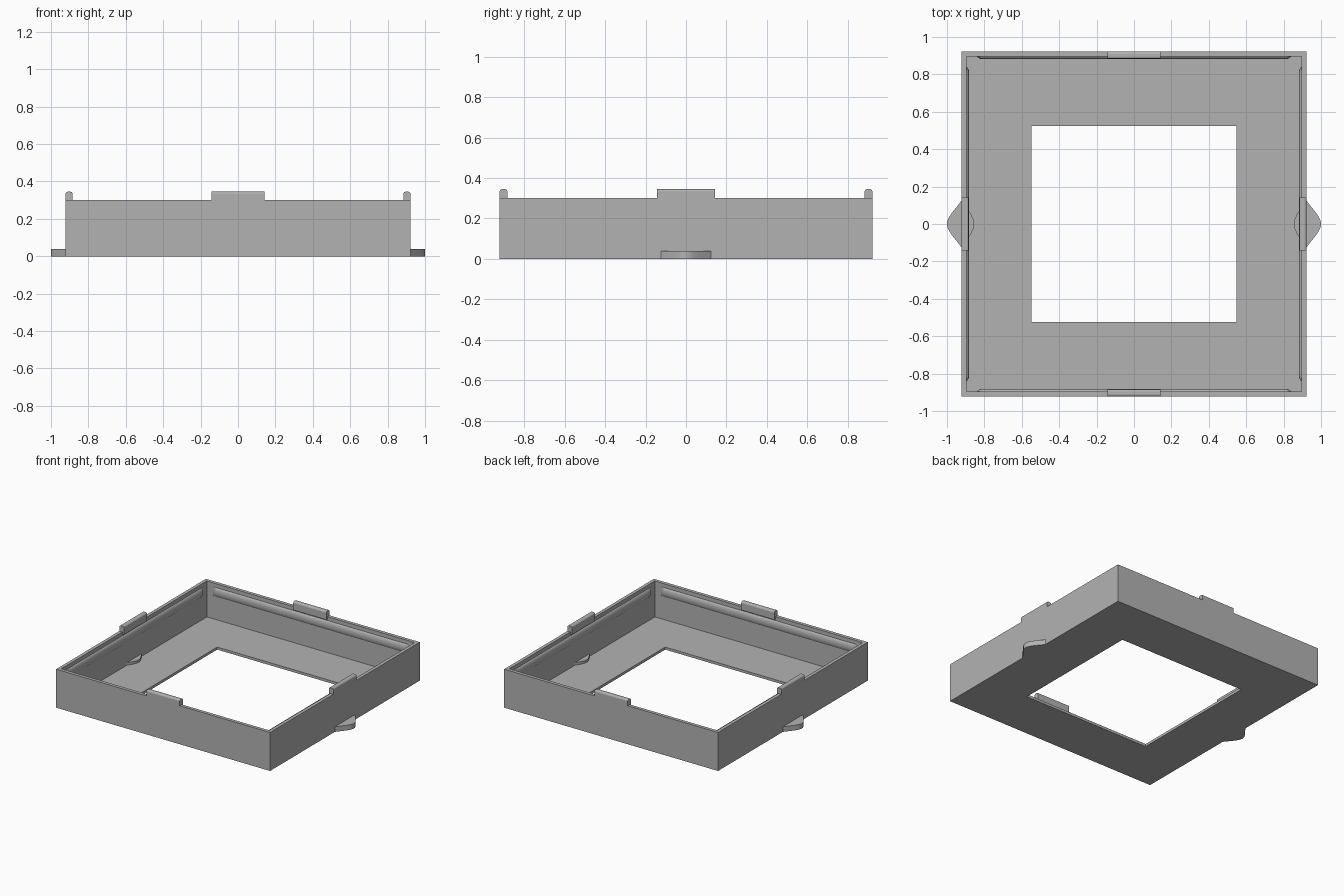
import bpy, bmesh, math
from mathutils import Matrix, Vector

if "Cube" in bpy.data.objects:
    bpy.data.objects.remove(bpy.data.objects["Cube"], do_unlink=True)

grey = bpy.data.materials.new("plain grey")
grey.use_nodes = True
colour = (0.45, 0.45, 0.45, 1)
grey.diffuse_color = colour
grey.node_tree.nodes["Principled BSDF"].inputs["Base Color"].default_value = colour

OUTER, INNER, HEIGHT, FLOOR = 0.922, 0.896, 0.3, 0.02
HOLE_X, HOLE_Y = 0.547, 0.525


def finish(name, bm, turn=0, smooth=False):
    bmesh.ops.recalc_face_normals(bm, faces=bm.faces)
    bmesh.ops.rotate(bm, verts=bm.verts, matrix=Matrix.Rotation(turn, 3, "Z"))
    mesh = bpy.data.meshes.new(name)
    bm.to_mesh(mesh)
    bm.free()
    mesh.materials.append(grey)
    obj = bpy.data.objects.new(name, mesh)
    bpy.context.collection.objects.link(obj)
    if smooth:
        bpy.ops.object.select_all(action="DESELECT")
        obj.select_set(True)
        bpy.context.view_layer.objects.active = obj
        bpy.ops.object.shade_smooth_by_angle(angle=math.radians(35))
    return obj


def loft(bm, rings, closed=False):
    """Join equal-length rings of points; cap the ends unless closed."""
    loops = [[bm.verts.new(p) for p in ring] for ring in rings]
    pairs = list(zip(loops, loops[1:]))
    if closed:
        pairs.append((loops[-1], loops[0]))
    for a, b in pairs:
        for i in range(len(a)):
            j = (i + 1) % len(a)
            bm.faces.new((a[i], a[j], b[j], b[i]))
    if not closed:
        bm.faces.new(loops[0])
        bm.faces.new(loops[-1])


def rectangle(x, y, z):
    return [(-x, -y, z), (x, -y, z), (x, y, z), (-x, y, z)]


# Tray: thin floor with a window, and four upright walls
bm = bmesh.new()
loft(bm, [rectangle(OUTER, OUTER, 0), rectangle(HOLE_X, HOLE_Y, 0),
          rectangle(HOLE_X, HOLE_Y, FLOOR), rectangle(INNER, INNER, FLOOR),
          rectangle(INNER, INNER, HEIGHT), rectangle(OUTER, OUTER, HEIGHT)], closed=True)
finish("tray", bm)


# Rounded snap ridge along the inside of a wall, tapered at both ends
def snap_ridge(name, turn):
    def section(x, depth):
        pts = [(x, -INNER - 0.005, 0.2), (x, -INNER - 0.005, 0.27)]
        for i in range(9):
            a = math.pi * i / 8
            pts.append((x, -INNER + depth * math.sin(a), 0.235 + 0.035 * math.cos(a)))
        return pts
    bm = bmesh.new()
    loft(bm, [section(-0.84, 0.002), section(-0.82, 0.015),
              section(0.82, 0.015), section(0.84, 0.002)])
    finish(name, bm, turn)


# Raised clip with a rounded top, flush with the outside of a wall
def clip(name, turn):
    back, front, top, r = -OUTER, -0.884, 0.345, 0.012
    profile = [(front, 0.28), (back, 0.28)]
    for cy, start in ((back + r, math.pi), (front - r, math.pi / 2)):
        for i in range(5):
            a = start - math.pi / 2 * i / 4
            profile.append((cy + r * math.cos(a), top - r + r * math.sin(a)))
    bm = bmesh.new()
    loft(bm, [[(x, y, z) for y, z in profile] for x in (-0.143, 0.143)])
    finish(name, bm, turn)


for i, side in enumerate(("front", "left", "back", "right")):
    snap_ridge(side + "_snap_ridge", i * math.pi / 2)
    clip(side + "_clip", i * math.pi / 2)


# Low finger lug with a rounded tip, poking through the foot of a side wall
def finger_lug(name, turn):
    half = [(0.855, 0.0), (0.859, 0.025), (0.87, 0.05), (0.905, 0.105), (0.92, 0.127),
            (0.97, 0.064), (0.983, 0.045), (0.992, 0.03), (0.998, 0.015), (1.0, 0.0)]
    outline = half + [(x, -y) for x, y in half[-2:0:-1]]
    bm = bmesh.new()
    loft(bm, [[(x, y, z) for x, y in outline] for z in (0.0, 0.04)])
    finish(name, bm, turn, smooth=True)


finger_lug("left_finger_lug", 0)
finger_lug("right_finger_lug", math.pi)
